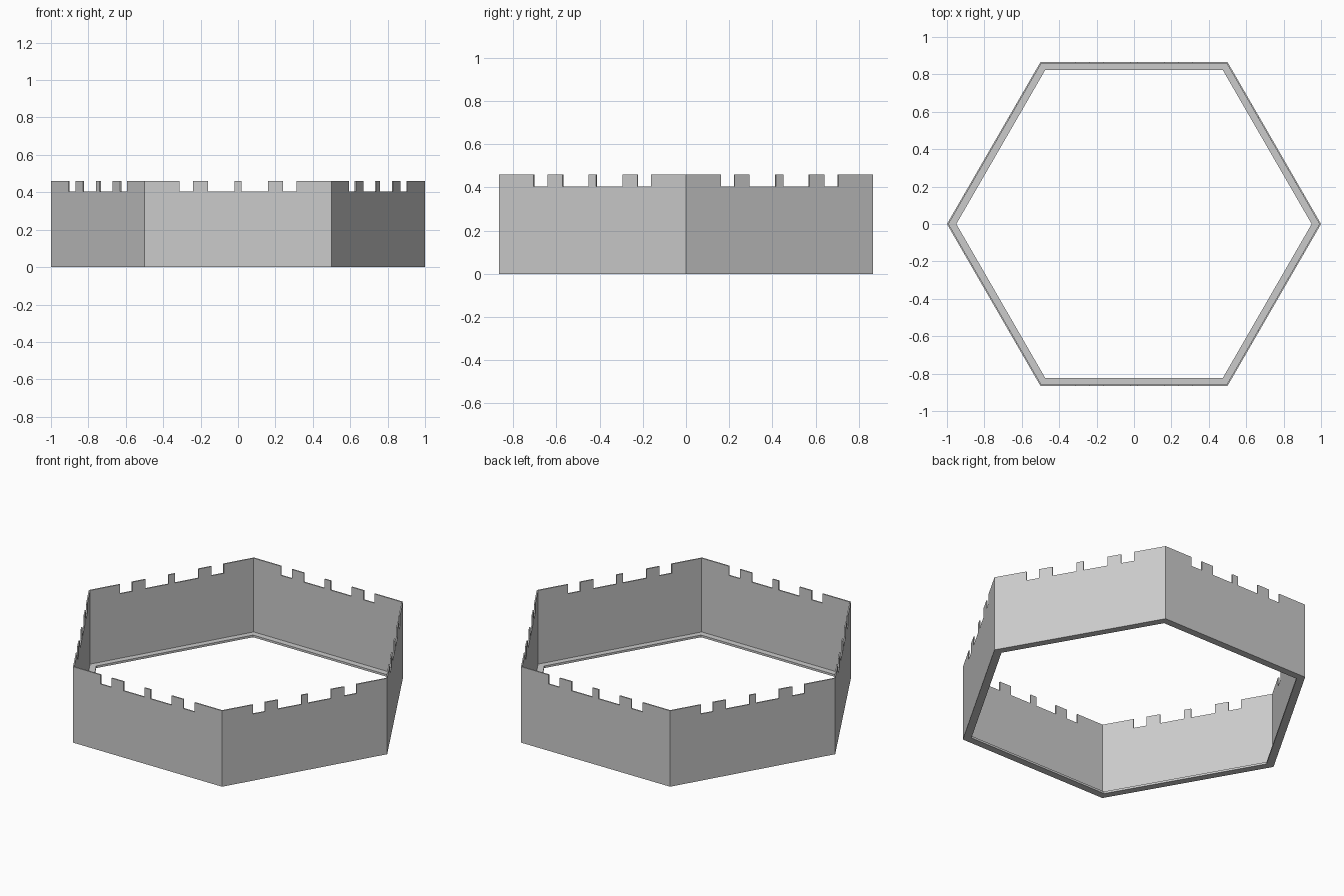
import bpy
import bmesh
from math import cos, sin, pi, sqrt

cube = bpy.data.objects.get("Cube")
if cube:
    bpy.data.objects.remove(cube, do_unlink=True)

SIDES = 6
R_OUT, R_WALL, R_LIP = 1.0, 0.991, 0.95   # corner radii: outside, inside of wall, lip
TOP, NOTCH, LIP = 0.46, 0.404, 0.013      # heights
NOTCH_EDGES = [0.02, 0.16, 0.24, 0.314]   # distances from the middle of a side

grey = bpy.data.materials.new("light grey")
grey.use_nodes = True
colour = (0.6, 0.6, 0.6, 1)
grey.diffuse_color = colour
grey.node_tree.nodes["Principled BSDF"].inputs["Base Color"].default_value = colour

# Battlement line along one side, from corner to corner
edges = [-e for e in reversed(NOTCH_EDGES)] + NOTCH_EDGES
crest = [(-0.5, TOP)]
for i, e in enumerate(edges):
    heights = (TOP, NOTCH) if i % 2 == 0 else (NOTCH, TOP)
    crest += [(e, h) for h in heights]
crest.append((0.5, TOP))

bm = bmesh.new()


def place(side, radius, t, z):
    """Vertex on one side: t runs along it, mitred at the corners."""
    if abs(t) == 0.5:
        t *= radius
    a = -pi / 2 + side * 2 * pi / SIDES
    d = radius * sqrt(3) / 2
    return bm.verts.new((d * cos(a) - t * sin(a), d * sin(a) + t * cos(a), z))


for s in range(SIDES):
    def row(radius, z):
        return [place(s, radius, t, z) for t in (-0.5, 0.5)]

    # Outer and inner wall faces with the notched rim between them
    outer = [place(s, R_OUT, t, z) for t, z in crest]
    inner = [place(s, R_WALL, t, z) for t, z in crest]
    base, foot = row(R_OUT, 0), row(R_WALL, LIP)
    bm.faces.new(base + outer[::-1])
    bm.faces.new(foot[::-1] + inner)
    for i in range(len(crest) - 1):
        bm.faces.new((outer[i], outer[i + 1], inner[i + 1], inner[i]))

    # Lip around the floor: top, inner edge, underside
    lip_top, lip_base = row(R_LIP, LIP), row(R_LIP, 0)
    for a, b in ((foot, lip_top), (lip_top, lip_base), (lip_base, base)):
        bm.faces.new((a[0], a[1], b[1], b[0]))

bmesh.ops.remove_doubles(bm, verts=bm.verts, dist=0.0001)
bmesh.ops.recalc_face_normals(bm, faces=bm.faces)

mesh = bpy.data.meshes.new("hexagonal_wall")
bm.to_mesh(mesh)
bm.free()
mesh.materials.append(grey)
wall = bpy.data.objects.new("hexagonal_wall", mesh)
bpy.context.collection.objects.link(wall)
